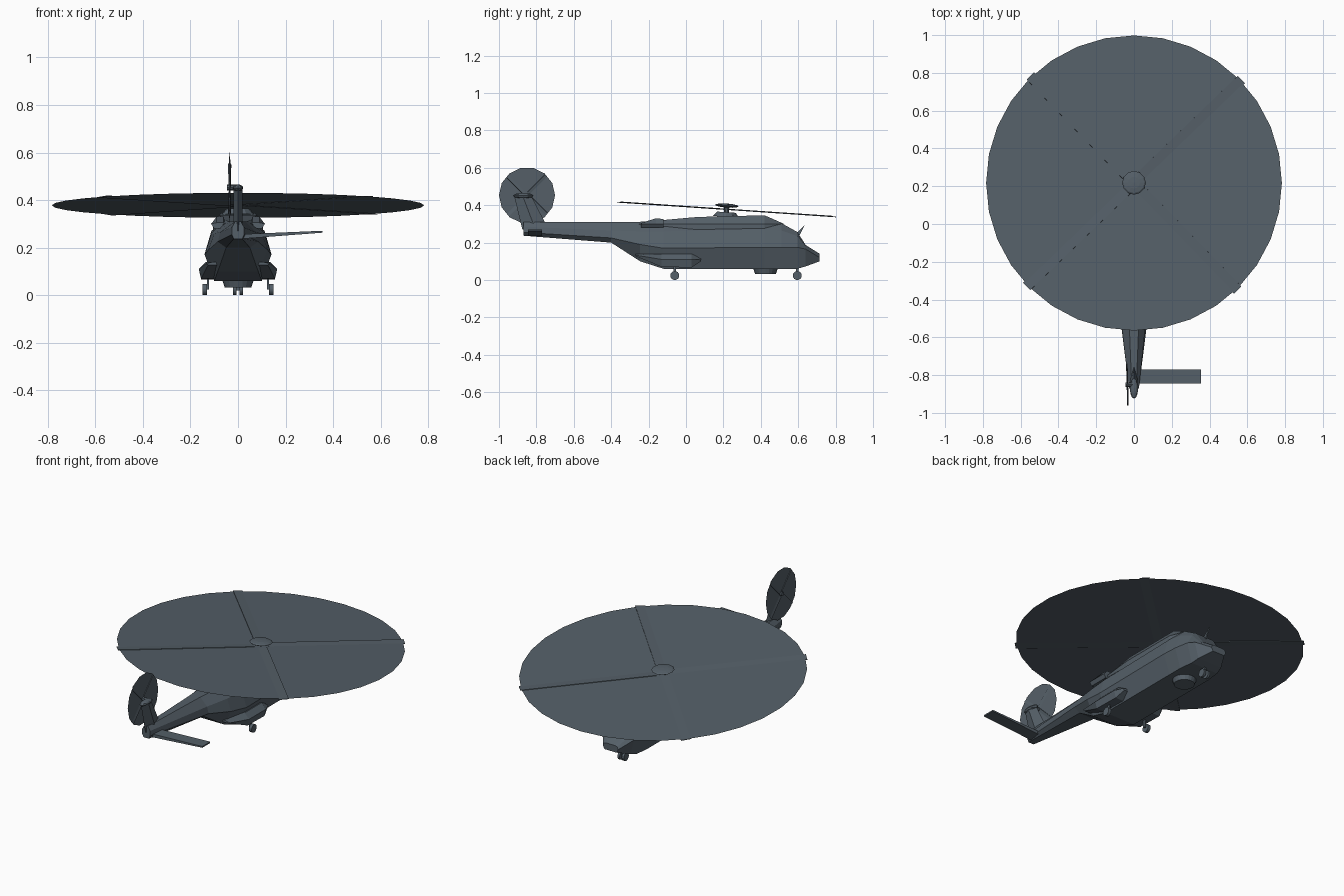
import bpy, bmesh, math
from mathutils import Matrix, Vector

cube = bpy.data.objects.get("Cube")
if cube:
    bpy.data.objects.remove(cube, do_unlink=True)

paint = bpy.data.materials.new("slate grey")
paint.use_nodes = True
COLOUR = (0.09, 0.115, 0.138, 1)
paint.diffuse_color = COLOUR
paint.node_tree.nodes["Principled BSDF"].inputs["Base Color"].default_value = COLOUR


def finish(name, bm):
    bmesh.ops.recalc_face_normals(bm, faces=bm.faces[:])
    mesh = bpy.data.meshes.new(name)
    bm.to_mesh(mesh)
    bm.free()
    mesh.materials.append(paint)
    obj = bpy.data.objects.new(name, mesh)
    bpy.context.collection.objects.link(obj)
    return obj


def loft(name, rings):
    """Skin a row of equal-sized point rings and cap both ends."""
    bm = bmesh.new()
    rows = [[bm.verts.new(p) for p in ring] for ring in rings]
    n = len(rows[0])
    for a, b in zip(rows, rows[1:]):
        for i in range(n):
            j = (i + 1) % n
            bm.faces.new((a[i], a[j], b[j], b[i]))
    bm.faces.new(rows[0])
    bm.faces.new(rows[-1])
    return finish(name, bm)


def half_ring(y, half):
    """Mirror a right-hand half section into a full ring at y."""
    return [(x, y, z) for x, z in half] + [(-x, y, z) for x, z in reversed(half)]


def box(name, size, matrix):
    bm = bmesh.new()
    bmesh.ops.create_cube(bm, size=1, matrix=matrix @ Matrix.Diagonal((*size, 1)))
    return finish(name, bm)


def cone(name, r1, r2, depth, matrix, sides=16):
    bm = bmesh.new()
    bmesh.ops.create_cone(bm, cap_ends=True, segments=sides, radius1=r1,
                          radius2=r2, depth=depth, matrix=matrix)
    return finish(name, bm)


def disc(name, radius, sides, matrix):
    bm = bmesh.new()
    bmesh.ops.create_circle(bm, cap_ends=True, segments=sides, radius=radius, matrix=matrix)
    return finish(name, bm)


def ball(name, size, matrix):
    bm = bmesh.new()
    bmesh.ops.create_uvsphere(bm, u_segments=12, v_segments=6, radius=1,
                              matrix=matrix @ Matrix.Diagonal((*size, 1)))
    return finish(name, bm)


def at(x, y, z):
    return Matrix.Translation((x, y, z))


def turn(degrees, axis):
    return Matrix.Rotation(math.radians(degrees), 4, axis)


# Fuselage and tail boom: bottom, waist, shoulder and roof corners per station
loft("fuselage", [half_ring(y, h) for y, *h in (
    (-0.87, (.018, .237), (.026, .255), (.026, .285), (.012, .31)),
    (-0.40, (.05, .20), (.085, .225), (.075, .265), (.03, .31)),
    (-0.245, (.085, .10), (.125, .19), (.10, .26), (.045, .31)),
    (-0.12, (.10, .06), (.14, .17), (.112, .26), (.06, .315)),
    (0.42, (.10, .06), (.14, .175), (.112, .27), (.07, .308)),
    (0.51, (.10, .06), (.135, .175), (.10, .265), (.07, .304)),
    (0.595, (.09, .06), (.12, .175), (.085, .235), (.06, .257)),
    (0.64, (.08, .073), (.105, .165), (.075, .18), (.05, .187)),
    (0.715, (.04, .10), (.05, .12), (.045, .135), (.03, .14)))])

# Engine cowling on the roof
loft("engine_cowling", [half_ring(y, ((w, .27), (w, .30), (t, z))) for y, w, t, z in (
    (-0.25, .06, .04, .311), (-0.13, .085, .06, .32), (0.06, .105, .08, .337),
    (0.42, .105, .07, .346), (0.52, .07, .055, .302))])

for side, label in ((1, "left"), (-1, "right")):
    # Side sponson
    loft(label + "_sponson", [[(side * x, y, z) for x, z in
                               ((.08, lo), (out - .01, lo), (out, mid), (out - .03, hi), (.08, hi))]
                              for y, out, lo, mid, hi in (
        (-0.27, .135, .128, .133, .14), (-0.13, .165, .07, .11, .14),
        (0.03, .165, .067, .11, .14), (0.08, .145, .10, .108, .115))])
    # Exhaust
    loft(label + "_exhaust", [[(side * x, y, z) for x, z in
                               ((.05, .28), (.10, .28), (.113, .30), (.09, top), (.06, top))]
                              for y, top in ((-0.24, .305), (-0.16, .33), (-0.12, .326))])
    # Main wheel and strut
    cone(label + "_main_wheel", .024, .024, .018, at(side * .14, -.06, .024) @ turn(90, 'Y'))
    box(label + "_main_strut", (.01, .014, .05), at(side * .126, -.06, .05))
    # Nose wheel
    cone(label + "_nose_wheel", .024, .024, .014, at(side * .014, .595, .024) @ turn(90, 'Y'))
box("nose_strut", (.012, .014, .05), at(0, .595, .045))

# Belly radome
cone("belly_radome", .056, .066, .03, at(0, .425, .048), 20)

# Probe above the windscreen
loft("windscreen_probe", [[(x, .59, .25), (x, .605, .235), (x, .637, .297)] for x in (-.004, .004)])

# Tail fin, with a lens-shaped section
loft("tail_fin", [[(0, rear, z), (.018, (rear + front) / 2, z), (0, front, z),
                   (-.018, (rear + front) / 2, z)]
                  for rear, front, z in ((-.875, -.735, .27), (-.885, -.755, .31),
                                         (-.92, -.83, .455))])

# Single tailplane rising outward
loft("tailplane", [[(x, -.845, z), (x, -.77, z), (x, -.77, z + t), (x, -.845, z + t)]
                   for x, z, t in ((0, .236, .02), (.355, .263, .008))])

# Tail gearbox and rotor
ball("tail_gearbox", (.022, .055, .015), at(0, -.87, .451))
tail_hub = at(-.035, -.85, .453) @ turn(1.5, 'Z') @ turn(90, 'Y')
disc("tail_rotor_disc", .15, 14, tail_hub)
cone("tail_rotor_shaft", .012, .012, .045, tail_hub @ at(0, 0, .012), 8)
for i in range(4):
    box(f"tail_rotor_blade_{i + 1}", (.13, .022, .003),
        tail_hub @ turn(45 + 90 * i, 'Z') @ at(.08, 0, 0) @ turn(14, 'X'))

# Main rotor, tilted forward
hub = at(0, .217, .378) @ turn(-3.85, 'X')
disc("main_rotor_disc", .783, 32, hub)
cone("rotor_mast", .014, .014, .07, hub @ at(0, 0, -.005), 10)
cone("rotor_fairing", .07, .05, .025, hub @ at(0, 0, -.028), 12)
ball("rotor_cap", (.063, .063, .011), hub @ at(0, 0, .02))
for i in range(4):
    box(f"main_rotor_blade_{i + 1}", (.75, .055, .003),
        hub @ turn(44 + 90 * i, 'Z') @ at(.415, 0, 0) @ turn(4, 'X'))
